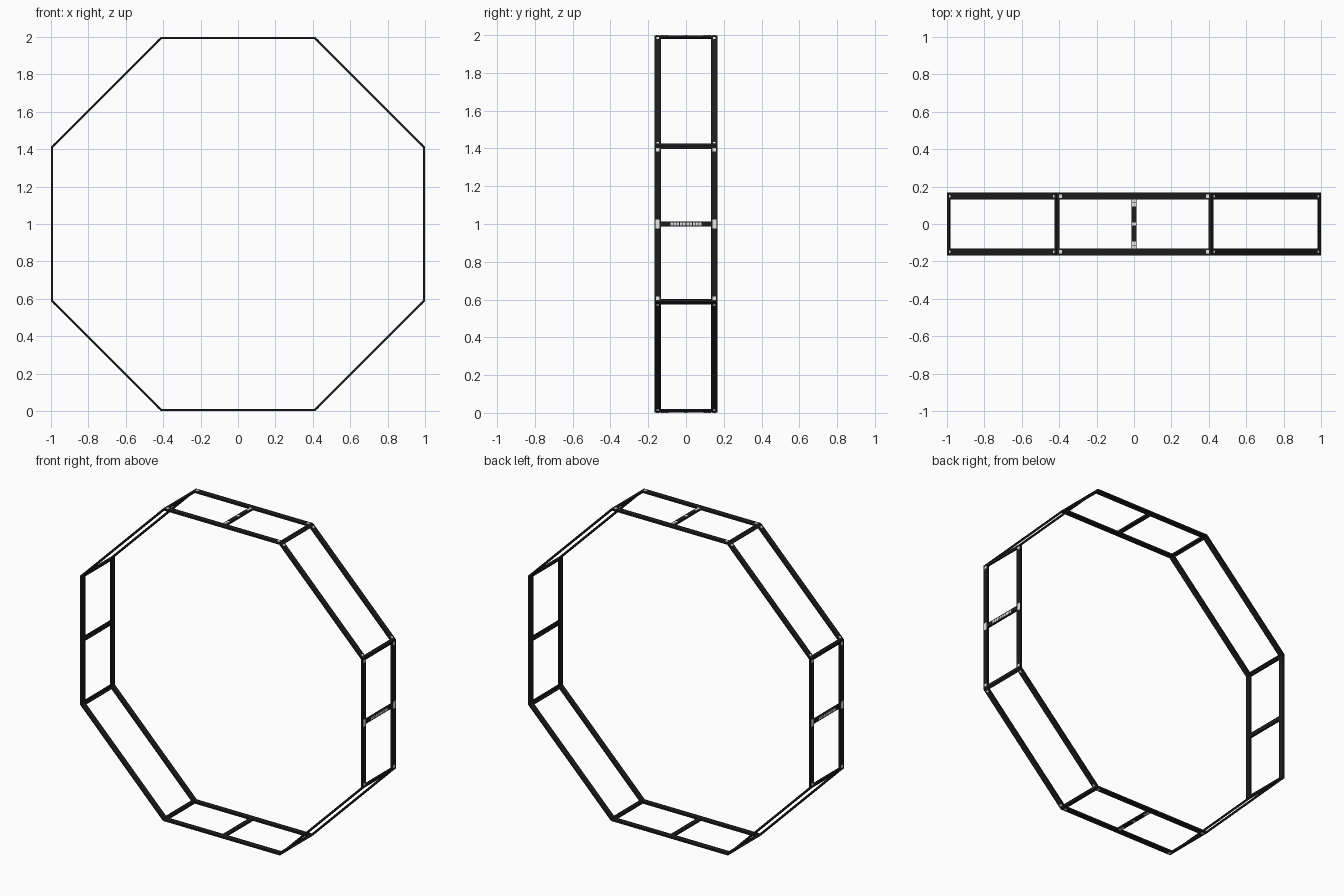
import bpy, bmesh
from math import cos, sin, pi, tan
from mathutils import Matrix, Vector

cube = bpy.data.objects.get("Cube")
if cube:
    bpy.data.objects.remove(cube, do_unlink=True)

R = 0.999            # distance from centre to each outer face
THICK = 0.011        # bar thickness
DEPTH = 0.168        # half depth of the frame
RAIL = 0.132         # inner edge of the rails
HALF = R * tan(pi / 8)
SIDES = 8


def material(name, value):
    m = bpy.data.materials.new(name)
    m.use_nodes = True
    color = (value, value, value, 1)
    m.diffuse_color = color
    m.node_tree.nodes["Principled BSDF"].inputs["Base Color"].default_value = color
    return m


black = material("black metal", 0.012)
white = material("white", 0.9)


def finish(name, bm, mat):
    bmesh.ops.recalc_face_normals(bm, faces=bm.faces)
    mesh = bpy.data.meshes.new(name)
    bm.to_mesh(mesh)
    bm.free()
    mesh.materials.append(mat)
    obj = bpy.data.objects.new(name, mesh)
    bpy.context.collection.objects.link(obj)


def side_frame(k):
    # local x = outward, local y = along the side, local z = depth
    a = k * 2 * pi / SIDES
    return Matrix(((cos(a), -sin(a), 0, 0), (0, 0, 1, 0),
                   (sin(a), cos(a), 0, 1), (0, 0, 0, 1)))


def box(bm, k, center, size):
    m = side_frame(k) @ Matrix.Translation(center) @ Matrix.Diagonal((*size, 1))
    bmesh.ops.create_cube(bm, size=1, matrix=m)


def prism(bm, k, outline, y0, y1):
    # extrude an outline in the plane of side k through the depth
    m = side_frame(k)
    face = bm.faces.new([bm.verts.new(m @ Vector((u, v, y0))) for u, v in outline])
    ext = bmesh.ops.extrude_face_region(bm, geom=[face])
    verts = [g for g in ext["geom"] if isinstance(g, bmesh.types.BMVert)]
    bmesh.ops.translate(bm, verts=verts, vec=(0, y1 - y0, 0))


# Front and back octagonal rails, mitred at the corners
inner = R - THICK
inner_half = inner * tan(pi / 8)
for name, y0, y1 in (("front_rail", -DEPTH, -RAIL), ("back_rail", RAIL, DEPTH)):
    bm = bmesh.new()
    for k in range(SIDES):
        prism(bm, k, [(R, -HALF), (R, HALF), (inner, inner_half), (inner, -inner_half)], y0, y1)
    bmesh.ops.remove_doubles(bm, verts=bm.verts, dist=0.0001)
    finish(name, bm, black)

# Bent crossbars at the corners
bm = bmesh.new()
leg = 0.016
for k in range(SIDES):
    for s in (-1, 1):
        prism(bm, k, [(R, s * HALF), (R, s * (HALF - leg)),
                      (inner, s * (HALF - leg)), (inner, s * inner_half)], -RAIL, RAIL)
finish("corner_crossbars", bm, black)

# Crossbars halfway along the upright and level sides
bm = bmesh.new()
for k in range(0, SIDES, 2):
    box(bm, k, (R - THICK / 2, 0, 0), (THICK, 0.028, 2 * RAIL))
finish("middle_crossbars", bm, black)

# Small fixing plates at the ends of every side, smaller on the slanted sides
bm = bmesh.new()
for k in range(SIDES):
    length, width = (0.012, 0.014) if k % 2 else (0.017, 0.018)
    for v in (-1, 1):
        for w in (-1, 1):
            box(bm, k, (R, v * (HALF - 0.021), w * 0.149), (0.002, length, width))
finish("corner_plates", bm, white)

# Plates on the upright sides: a row of short dashes plus one tab on each rail
bm = bmesh.new()
for k in (0, 4):
    for i in range(10):
        box(bm, k, (R, 0, (i - 4.5) * 0.017), (0.002, 0.017, 0.013))
    for w in (-1, 1):
        box(bm, k, (R, 0, w * 0.151), (0.002, 0.046, 0.022))
finish("side_plates", bm, white)

# Plates on the level sides: a pair at each end and one in the middle
bm = bmesh.new()
for k in (2, 6):
    for w in (-0.123, -0.102, 0, 0.102, 0.123):
        box(bm, k, (R, 0, w), (0.002, 0.02, 0.018))
finish("level_plates", bm, white)
